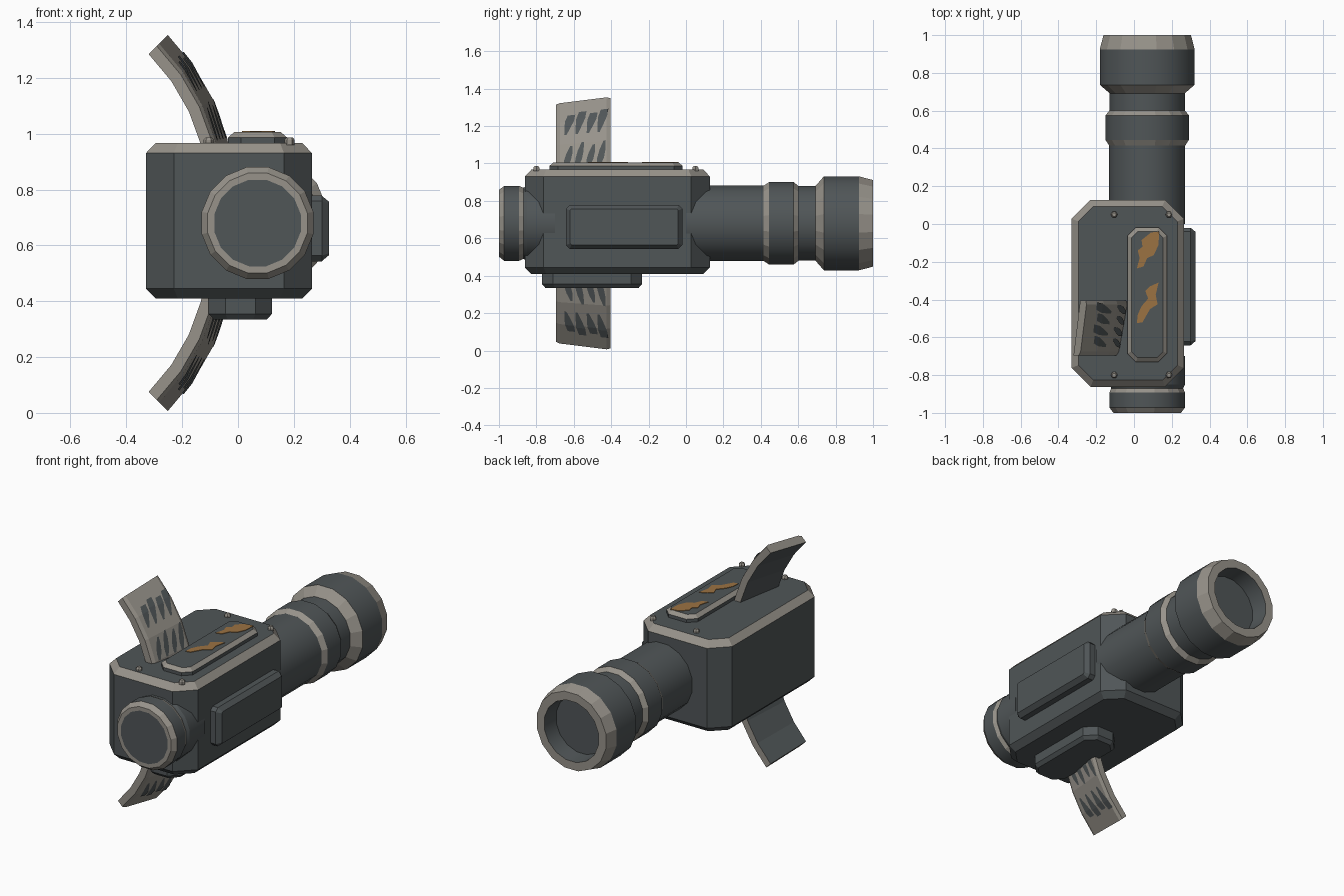
import bpy, bmesh, math

cube = bpy.data.objects.get("Cube")
if cube:
    bpy.data.objects.remove(cube, do_unlink=True)


def material(name, rgb):
    m = bpy.data.materials.new(name)
    m.use_nodes = True
    m.diffuse_color = (*rgb, 1)
    node = next(n for n in m.node_tree.nodes if n.type == 'BSDF_PRINCIPLED')
    node.inputs["Base Color"].default_value = (*rgb, 1)
    node.inputs["Roughness"].default_value = 0.7
    return m


MATERIALS = [material("dark_metal", (0.08, 0.092, 0.096)),
             material("worn_edge", (0.31, 0.29, 0.255)),
             material("orange_paint", (0.33, 0.17, 0.055))]
DARK, WORN, ORANGE = range(3)


def finish(name, bm):
    bmesh.ops.recalc_face_normals(bm, faces=bm.faces)
    mesh = bpy.data.meshes.new(name)
    bm.to_mesh(mesh)
    bm.free()
    for m in MATERIALS:
        mesh.materials.append(m)
    ob = bpy.data.objects.new(name, mesh)
    bpy.context.collection.objects.link(ob)
    return ob


def loft(name, rings, colour, caps=(DARK, DARK)):
    """Bridge closed rings; colour(i, j) picks the material of each side face."""
    bm = bmesh.new()
    loops = [[bm.verts.new(p) for p in ring] for ring in rings]
    n = len(loops[0])
    for i, (a, b) in enumerate(zip(loops, loops[1:])):
        for j in range(n):
            k = (j + 1) % n
            bm.faces.new((a[j], a[k], b[k], b[j])).material_index = colour(i, j)
    bm.faces.new(loops[0]).material_index = caps[0]
    bm.faces.new(loops[-1]).material_index = caps[1]
    return finish(name, bm)


def octagon(x0, x1, y0, y1, chamfer, inset):
    x0, x1, y0, y1 = x0 + inset, x1 - inset, y0 + inset, y1 - inset
    c = chamfer - inset * (2 - math.sqrt(2))
    return [(x0 + c, y0), (x1 - c, y0), (x1, y0 + c), (x1, y1 - c),
            (x1 - c, y1), (x0 + c, y1), (x0, y1 - c), (x0, y0 + c)]


def plate(name, bounds, chamfer, layers, worn=(), sideways=False):
    """Stack of inset octagons; layers are (height, inset)."""
    rings = []
    for h, inset in layers:
        pts = octagon(*bounds, chamfer, inset)
        rings.append([(h, a, b) if sideways else (a, b, h) for a, b in pts])
    return loft(name, rings, lambda i, j: WORN if i in worn else DARK)


AXIS_X, AXIS_Z, SIDES = 0.07, 0.68, 16


def lathe(name, profile, worn):
    """Spin (radius, y) around the barrel axis; worn bands stay faceted."""
    rings = []
    for r, y in profile:
        angles = [math.tau * (k + 0.5) / SIDES for k in range(SIDES)]
        rings.append([(AXIS_X + r * math.cos(a), y, AXIS_Z + r * math.sin(a)) for a in angles])
    ob = loft(name, rings, lambda i, j: WORN if i in worn else DARK)
    bpy.ops.object.select_all(action='DESELECT')
    ob.select_set(True)
    bpy.context.view_layer.objects.active = ob
    bpy.ops.object.shade_smooth_by_angle(angle=math.radians(25))
    for p in ob.data.polygons:
        if p.material_index == WORN:
            p.use_smooth = False
    return ob


# Main housing and its raised plates
plate("housing", (-0.33, 0.265, -0.862, 0.128), 0.1,
      [(0.41, 0.035), (0.445, 0), (0.93, 0), (0.967, 0.035)], worn=(2,))
plate("top_plate", (-0.035, 0.175, -0.73, -0.018), 0.045,
      [(0.96, 0), (0.987, 0), (1.006, 0.022)], worn=(1,))
plate("bottom_plate", (-0.105, 0.122, -0.77, -0.235), 0.06,
      [(0.335, 0.018), (0.355, 0), (0.42, 0)])
plate("side_plate", (-0.642, -0.02, 0.543, 0.778), 0.02,
      [(0.255, 0), (0.3, 0), (0.326, 0.022)], sideways=True)

# Barrel with collar and flared hollow muzzle
lathe("barrel", [(0.205, 0), (0.205, 0.415), (0.225, 0.445), (0.225, 0.575),
                 (0.203, 0.602), (0.203, 0.692), (0.256, 0.737), (0.256, 0.925),
                 (0.236, 1.0), (0.185, 1.0), (0.175, 0.9)], worn=(1, 3, 5, 7, 8))

# Rear eyepiece
lathe("eyepiece", [(0.158, -1.0), (0.182, -1.0), (0.204, -0.972), (0.204, -0.892),
                   (0.194, -0.87), (0.204, -0.85), (0.204, -0.7)], worn=(0, 1, 3))

# Hexagonal bolts on the housing corners
for n, (x, y) in enumerate([(x, y) for x in (-0.105, 0.185) for y in (-0.8, 0.05)]):
    rings = [[(x + r * math.cos(k * math.pi / 3), y + r * math.sin(k * math.pi / 3), z)
              for k in range(6)] for r, z in ((0.018, 0.96), (0.018, 0.978), (0.011, 0.987))]
    loft(f"bolt_{n + 1}", rings, lambda i, j: WORN, (WORN, WORN))

# Curved fins: arc around a point on the right, mirrored top to bottom
CENTRE_X, CENTRE_Z = -0.832, 0.773
SECTION = [(-0.695, 0.724), (-0.695, 0.765), (-0.675, 0.777),
           (-0.425, 0.821), (-0.405, 0.815), (-0.405, 0.774)]


def fin_point(r, y, degrees, flip):
    a = math.radians(degrees)
    z = CENTRE_Z + r * math.sin(a)
    return (CENTRE_X + r * math.cos(a), y, 2 * AXIS_Z - z if flip else z)


def streak_point(y, degrees, flip):
    mid = math.floor((degrees - 5) / 10) * 10 + 10
    facet = math.cos(math.radians(5)) / math.cos(math.radians(degrees - mid))
    return fin_point((0.777 + (y + 0.675) * 0.176) * facet + 0.003, y, degrees, flip)


for name, flip in (("upper", False), ("lower", True)):
    rings = [[fin_point(r, y, d, flip) for y, r in SECTION] for d in (5, 15, 25, 35, 45)]
    loft(name + "_fin", rings, lambda i, j: DARK if j == 5 else WORN, (DARK, WORN))

    # Dark scratches on the outer face, slanted and tapering downwards
    bm = bmesh.new()
    for base, widths in ((29, (0.006, 0.016, 0.024, 0.02)), (15, (0.008, 0.018, 0.016, 0.006))):
        for k, y in enumerate((-0.645, -0.585, -0.525, -0.468)):
            rows = []
            for step, w in enumerate(widths):
                d = base + step * (3 + (k % 2) * 0.4)
                c = y + step * 0.011
                rows.append([bm.verts.new(streak_point(c + s * w, d, flip)) for s in (-1, 1)])
            for a, b in zip(rows, rows[1:]):
                bm.faces.new((a[0], a[1], b[1], b[0]))
    finish(name + "_fin_scratches", bm)

# Chipped paint patches on the top plate
PATCHES = [
    [(0.015, -0.235), (0.05, -0.225), (0.07, -0.18), (0.105, -0.165), (0.13, -0.11),
     (0.133, -0.04), (0.09, -0.045), (0.04, -0.085), (0.045, -0.12), (0.02, -0.14), (0.03, -0.18)],
    [(0.015, -0.525), (0.045, -0.52), (0.085, -0.45), (0.125, -0.425), (0.115, -0.375),
     (0.13, -0.31), (0.085, -0.33), (0.06, -0.355), (0.075, -0.395), (0.04, -0.435), (0.02, -0.48)],
]
for n, outline in enumerate(PATCHES):
    rings = [[(x, y, z) for x, y in outline] for z in (1.004, 1.009)]
    loft(f"paint_patch_{n + 1}", rings, lambda i, j: ORANGE, (ORANGE, ORANGE))
